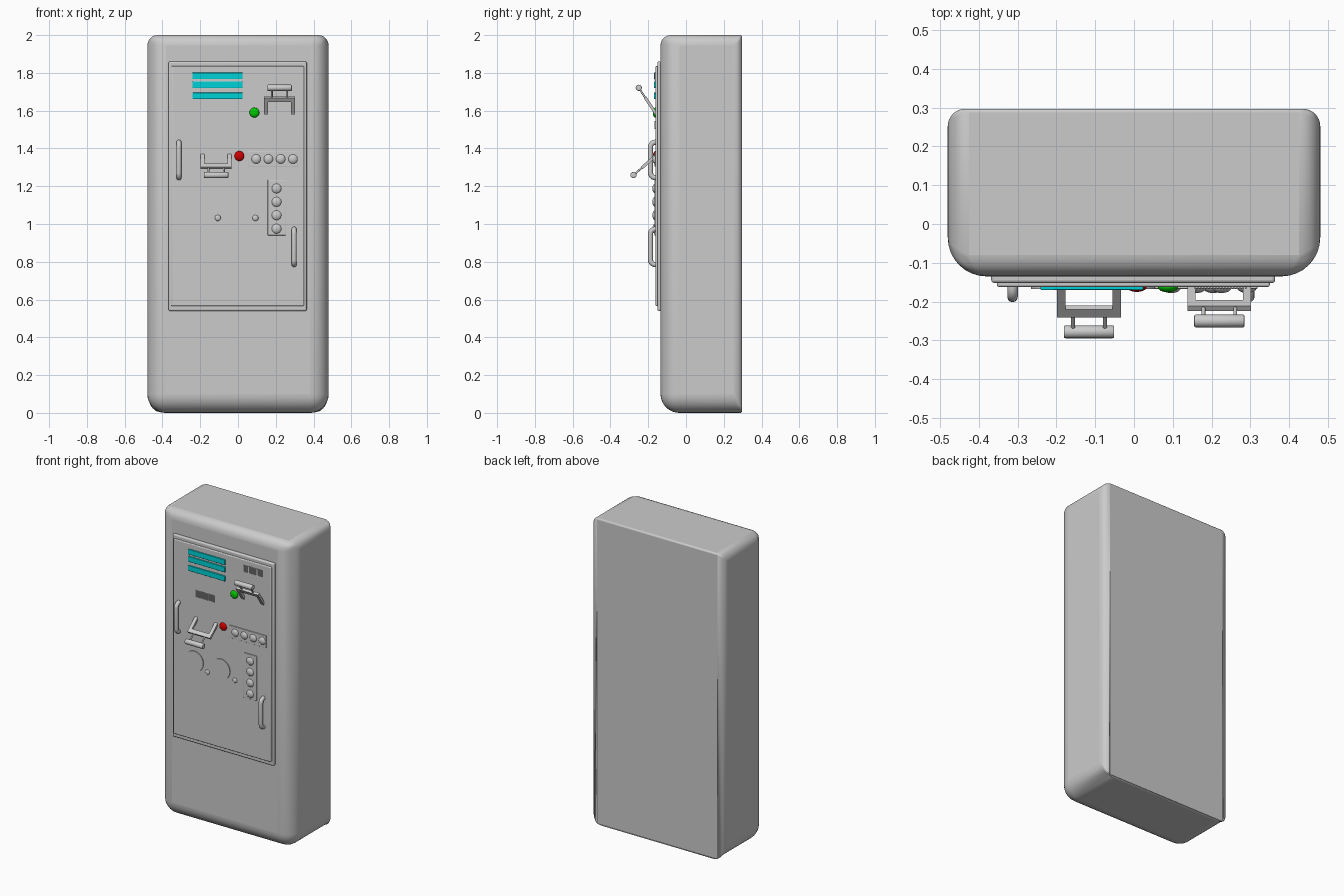
import bpy, bmesh, math
from mathutils import Vector, Matrix

if "Cube" in bpy.data.objects:
    bpy.data.objects.remove(bpy.data.objects["Cube"])

FACE = -0.162  # front surface of the control panel


def material(name, rgb):
    m = bpy.data.materials.new(name)
    m.diffuse_color = (*rgb, 1)
    m.use_nodes = True
    m.node_tree.nodes["Principled BSDF"].inputs["Base Color"].default_value = m.diffuse_color
    return m


def finish(bm, name, mat=None, smooth=True):
    bmesh.ops.recalc_face_normals(bm, faces=bm.faces[:])
    me = bpy.data.meshes.new(name)
    bm.to_mesh(me)
    bm.free()
    ob = bpy.data.objects.new(name, me)
    bpy.context.collection.objects.link(ob)
    if mat:
        me.materials.append(mat)
    if smooth:
        bpy.ops.object.select_all(action='DESELECT')
        ob.select_set(True)
        bpy.context.view_layer.objects.active = ob
        bpy.ops.object.shade_smooth_by_angle(angle=math.radians(35))
    return ob


def add_box(bm, x0, x1, y0, y1, z0, z1):
    m = Matrix.Translation(((x0 + x1) / 2, (y0 + y1) / 2, (z0 + z1) / 2)) \
        @ Matrix.Diagonal((x1 - x0, y1 - y0, z1 - z0, 1))
    return bmesh.ops.create_cube(bm, size=1, matrix=m)['verts']


def box(name, x0, x1, y0, y1, z0, z1, bevel=0, mat=None):
    bm = bmesh.new()
    add_box(bm, x0, x1, y0, y1, z0, z1)
    ob = finish(bm, name, mat)
    if bevel:
        b = ob.modifiers.new("Bevel", 'BEVEL')
        b.width, b.segments = bevel, 3
    return ob


def dome(name, x, z, r, depth, mat=None):
    bm = bmesh.new()
    m = Matrix.Translation((x, FACE, z)) @ Matrix.Diagonal((r, depth, r, 1)) \
        @ Matrix.Rotation(math.pi / 2, 4, 'X')
    bmesh.ops.create_uvsphere(bm, u_segments=24, v_segments=12, radius=1, matrix=m)
    return finish(bm, name, mat)


def disc(name, x, z, r, height):
    bm = bmesh.new()
    m = Matrix.Translation((x, FACE - height / 2, z)) @ Matrix.Rotation(math.pi / 2, 4, 'X')
    bmesh.ops.create_cone(bm, cap_ends=True, segments=32, radius1=r, radius2=r,
                          depth=height + 0.004, matrix=m)
    return finish(bm, name)


# Cabinet: each edge group has its own rounding
bm = bmesh.new()
add_box(bm, -0.48, 0.48, -0.135, 0.297, 0, 2)
layer = bm.edges.layers.float.new('bevel_weight_edge')
for e in bm.edges:
    c = (e.verts[0].co + e.verts[1].co) / 2
    back, top, vertical = c.y > 0.2, c.z > 1.9, abs(c.z - 1) < 0.1
    if vertical:
        r = 0.045 if back else 0.1
    elif back:
        r = 0.01
    else:
        r = 0.055 if top else 0.1
    e[layer] = r / 0.1
cab = finish(bm, "cabinet")
b = cab.modifiers.new("Bevel", 'BEVEL')
b.limit_method, b.width, b.segments = 'WEIGHT', 0.1, 8

# Door frame and control panel
box("door_frame", -0.368, 0.364, -0.152, -0.12, 0.54, 1.86, 0.008)
box("control_panel", -0.353, 0.35, FACE, -0.14, 0.566, 1.836, 0.005)

# Coloured display strips and lamps
cyan = material("cyan", (0.0, 0.65, 0.68))
for i, z in enumerate((1.784, 1.737, 1.678)):
    box(f"display_strip_{i + 1}", -0.241, 0.024, FACE - 0.008, FACE + 0.005,
        z - 0.017, z + 0.017, 0.002, cyan)
dome("green_lamp", 0.087, 1.59, 0.026, 0.014, material("green", (0.0, 0.6, 0.0)))
dome("red_lamp", 0.007, 1.36, 0.026, 0.013, material("red", (0.65, 0.0, 0.0)))

# Slatted grilles
for name, x0, z0 in (("upper_grille", 0.156, 1.76), ("lower_grille", -0.19, 1.503)):
    bm = bmesh.new()
    n, w = 18, 0.138
    for i in range(n):
        x = x0 + w * i / n
        add_box(bm, x, x + w / n * 0.55, FACE - 0.005, FACE + 0.003, z0, z0 + 0.042)
    finish(bm, name, smooth=False)

# Button plates with four buttons each
box("horizontal_button_plate", 0.053, 0.318, FACE - 0.005, FACE + 0.003, 1.304, 1.384, 0.002)
box("vertical_button_plate", 0.157, 0.252, FACE - 0.005, FACE + 0.003, 0.94, 1.233, 0.002)
for i in range(4):
    dome(f"row_button_{i + 1}", 0.096 + 0.065 * i, 1.344, 0.026, 0.016)
    dome(f"column_button_{i + 1}", 0.204, 1.188 - 0.071 * i, 0.027, 0.016)

# Dials and the small knobs beside them
for i, (xd, xk) in enumerate(((-0.2, -0.107), (-0.008, 0.092))):
    disc(f"dial_{i + 1}", xd, 1.08, 0.066, 0.003)
    dome(f"knob_{i + 1}", xk, 1.032, 0.016, 0.008)


# Lever: forked frame, two rods and a round grip, built upright then tilted
def lever(name, x, base, tip):
    d = Vector(tip) - Vector(base)
    length = d.length
    tilt = Matrix.Translation((x, base[0], base[1])) \
        @ Matrix.Rotation(math.atan2(-d.x, d.y), 4, 'X')
    bm = bmesh.new()
    fork = length * 0.63
    for s in (-1, 1):
        a, c = sorted((s * 0.082, s * 0.061))
        add_box(bm, a, c, -0.008, 0.008, -0.008, fork)
        bmesh.ops.create_cone(bm, cap_ends=True, segments=12, radius1=0.005, radius2=0.005,
                              depth=length - fork + 0.01,
                              matrix=Matrix.Translation((s * 0.041, 0, (length + fork) / 2)))
    add_box(bm, -0.061, 0.061, -0.008, 0.008, fork - 0.026, fork)
    bmesh.ops.transform(bm, matrix=tilt, verts=bm.verts[:])
    finish(bm, name + "_fork")
    bm = bmesh.new()
    bmesh.ops.create_cone(bm, cap_ends=True, segments=20, radius1=0.0165, radius2=0.0165, depth=0.13,
                          matrix=Matrix.Translation((0, 0, length))
                          @ Matrix.Rotation(math.pi / 2, 4, 'Y'))
    caps = [e for e in bm.edges if abs(e.verts[0].co.x - e.verts[1].co.x) < 1e-4]
    bmesh.ops.bevel(bm, geom=caps, offset=0.004, segments=2, profile=0.5, affect='EDGES')
    bmesh.ops.transform(bm, matrix=tilt, verts=bm.verts[:])
    finish(bm, name + "_grip")


lever("upper_lever", 0.22, (FACE, 1.588), (-0.25, 1.721))
lever("lower_lever", -0.116, (FACE, 1.36), (-0.278, 1.259))


# Door pulls: bent tube with rounded corners
def pull(name, x, z):
    cu = bpy.data.curves.new(name, 'CURVE')
    cu.dimensions = '3D'
    cu.bevel_depth, cu.bevel_resolution = 0.0135, 4
    sp = cu.splines.new('POLY')
    front, h, r = -0.188, 0.094, 0.026
    half = [(FACE + 0.006, h)]
    for i in range(7):
        t = math.pi / 2 * i / 6
        half.append((front + r - r * math.sin(t), h - r + r * math.cos(t)))
    pts = half + [(y, -dz) for y, dz in reversed(half)]
    sp.points.add(len(pts) - 1)
    for p, (y, dz) in zip(sp.points, pts):
        p.co = (x, y, z + dz, 1)
    ob = bpy.data.objects.new(name, cu)
    bpy.context.collection.objects.link(ob)
    sp.use_smooth = True


pull("left_pull", -0.313, 1.339)
pull("right_pull", 0.297, 0.879)
